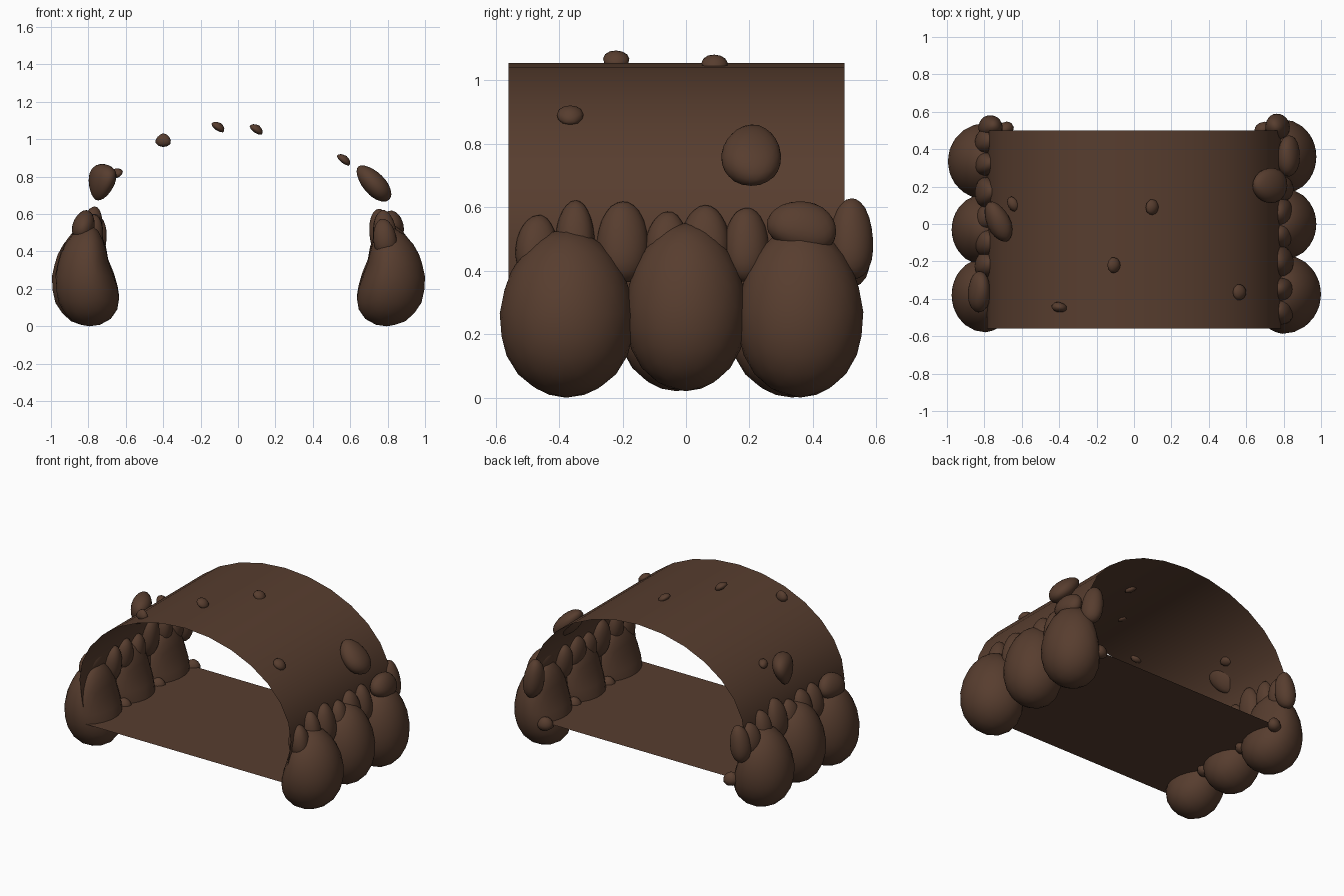
import bpy, bmesh, math, random
from mathutils import Vector, Euler

if "Cube" in bpy.data.objects:
    bpy.data.objects.remove(bpy.data.objects["Cube"])

random.seed(4)
brown = bpy.data.materials.new("earth_brown")
brown.diffuse_color = (0.096, 0.047, 0.028, 1)
brown.use_nodes = True
brown.node_tree.nodes["Principled BSDF"].inputs["Base Color"].default_value = brown.diffuse_color


def finish(name, bm, angle=60):
    me = bpy.data.meshes.new(name)
    bm.to_mesh(me)
    bm.free()
    me.materials.append(brown)
    ob = bpy.data.objects.new(name, me)
    bpy.context.collection.objects.link(ob)
    bpy.ops.object.select_all(action='DESELECT')
    ob.select_set(True)
    bpy.context.view_layer.objects.active = ob
    bpy.ops.object.shade_smooth_by_angle(angle=math.radians(angle))
    return ob


def stone(name, centre, half, rot=(0, 0, 0), taper=0.2, sub=3, power=2.0):
    """Lumpy egg-shaped stone, narrower towards its local top."""
    bm = bmesh.new()
    bmesh.ops.create_icosphere(bm, subdivisions=sub, radius=1)
    turn = Euler([math.radians(a) for a in rot]).to_matrix()
    ph = random.uniform(0, 6)
    for v in bm.verts:
        p = v.co.copy()
        p /= sum(abs(c) ** power for c in p) ** (1 / power)
        k = 1 + 0.035 * math.sin(3 * p.x + ph) * math.cos(3 * p.y - ph)
        w = 1 - taper * p.z
        q = Vector((p.x * half[0] * w, p.y * half[1] * w, p.z * half[2])) * k
        v.co = turn @ q + Vector(centre)
    return finish(name, bm)


def boulder(name, side, y, half_y, z0, z1, reach):
    """Pear-shaped boulder, pinched on the side facing the tunnel."""
    bm = bmesh.new()
    bmesh.ops.create_icosphere(bm, subdivisions=3, radius=1)
    for v in bm.verts:
        p = v.co.copy()
        s = min(max((p.z + 0.4) / 0.75, 0), 1)
        inner = 0.163 - 0.058 * s * s * (3 - 2 * s) + 0.1 * max(0, -p.z - 0.3)
        w = reach - 0.025 * p.z if p.x > 0 else inner
        v.co = (side * (0.795 + p.x * w),
                y + p.y * half_y * (1.02 - 0.08 * p.z),
                (z0 + z1) / 2 + p.z * (z1 - z0) / 2)
    if side < 0:
        bmesh.ops.reverse_faces(bm, faces=bm.faces[:])
    finish(name, bm)


# Tunnel shell: thin arched sheet closed by a flat floor
profile = [(0.735, 0.213), (0.765, 0.36)]
N = 14
for i in range(N + 1):
    a = math.pi * i / N
    profile.append((0.785 * math.cos(a), 0.50 + 0.555 * math.sin(a)))
profile += [(-0.765, 0.36), (-0.735, 0.213)]
bm = bmesh.new()
rings = [[bm.verts.new((x, y, z)) for x, z in profile] for y in (-0.56, 0.50)]
n = len(profile)
for i in range(n):
    j = (i + 1) % n
    bm.faces.new((rings[0][i], rings[1][i], rings[1][j], rings[0][j]))
bmesh.ops.recalc_face_normals(bm, faces=bm.faces[:])
finish("tunnel_shell", bm, 40)

# Large boulders along both walls
for side, rows in ((1, ((-0.375, 0.208, 0.0, 0.53, 0.205),
                        (0.0, 0.188, 0.02, 0.55, 0.18),
                        (0.36, 0.195, 0.0, 0.54, 0.18))),
                   (-1, ((-0.38, 0.195, 0.0, 0.54, 0.18),
                         (-0.03, 0.188, 0.02, 0.55, 0.18),
                         (0.335, 0.2, 0.0, 0.53, 0.2)))):
    for r in rows:
        boulder("boulder", side, *r)

# Row of smaller stones on top of the boulders: y, z, half y, half z
right_row = ((-0.47, 0.47, 0.068, 0.105), (-0.35, 0.51, 0.062, 0.11),
             (-0.2, 0.49, 0.08, 0.13), (-0.06, 0.48, 0.07, 0.105),
             (0.06, 0.49, 0.08, 0.115), (0.19, 0.48, 0.07, 0.12),
             (0.52, 0.50, 0.068, 0.13))
left_row = ((0.44, 0.48, 0.068, 0.105), (0.32, 0.51, 0.062, 0.11),
            (0.17, 0.51, 0.08, 0.13), (0.03, 0.48, 0.07, 0.105),
            (-0.1, 0.49, 0.075, 0.115), (-0.22, 0.48, 0.07, 0.12),
            (0.52, 0.47, 0.06, 0.12))
for side, row in ((1, right_row), (-1, left_row)):
    for y, z, hy, hz in row:
        x = 0.765 if y > 0.5 else 0.785
        stone("wall_stone", (side * x, y, z), (0.062, hy, hz),
              (0, -side * 8, 0), 0.12, 3, 2.15)
    # Wide leaning stone
    stone("leaning_stone", (side * 0.825, side * 0.365, 0.54),
          (0.058, 0.11, 0.08), (-side * 12, -side * 15, 0), 0.1, 3, 2.1)
    # Pebbles at floor level between the boulders
    for y in (-0.19, 0.17, 0.505):
        stone("floor_pebble", (side * (0.69 if y > 0.5 else 0.715), y, 0.21),
              (0.05, 0.04, 0.045), (0, 0, 30), 0.2, 2)

# Big stones stuck on the arch shoulders
stone("shoulder_stone_right", (0.725, 0.205, 0.765), (0.06, 0.095, 0.12),
      (0, -43, 0), 0.1)
stone("shoulder_stone_left", (-0.73, 0.01, 0.77), (0.058, 0.11, 0.1),
      (0, 12, 25), -0.3)

# Pebbles scattered over the arch
for c, h, r in (((-0.65, 0.105, 0.82), (0.03, 0.042, 0.025), (0, -40, 25)),
                ((-0.4, -0.445, 0.995), (0.042, 0.027, 0.036), (0, 0, -10)),
                ((-0.105, -0.22, 1.068), (0.04, 0.042, 0.022), (0, 35, 0)),
                ((0.1, 0.09, 1.055), (0.04, 0.042, 0.022), (0, 35, 0)),
                ((0.567, -0.365, 0.893), (0.042, 0.042, 0.022), (0, 38, 0))):
    stone("arch_pebble", c, h, r, 0.25, 2)
